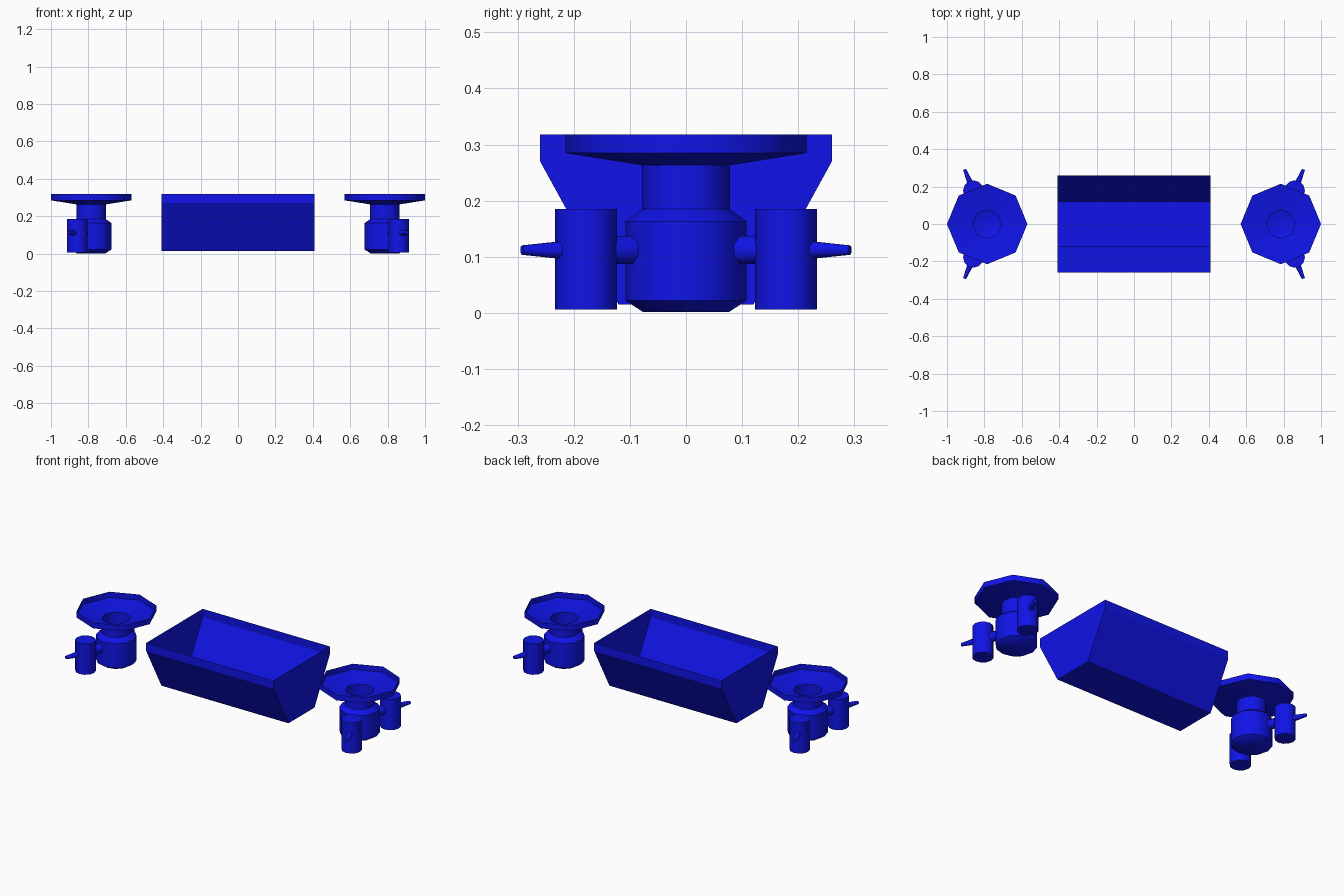
import bpy, bmesh
from math import pi, cos, sin, radians
from mathutils import Vector

if "Cube" in bpy.data.objects:
    bpy.data.objects.remove(bpy.data.objects["Cube"])

blue = bpy.data.materials.new("blue")
blue.diffuse_color = (0.005, 0.007, 0.8, 1)
blue.use_nodes = True
blue.node_tree.nodes["Principled BSDF"].inputs["Base Color"].default_value = blue.diffuse_color


def finish(name, bm, smooth=50):
    bmesh.ops.recalc_face_normals(bm, faces=bm.faces)
    me = bpy.data.meshes.new(name)
    bm.to_mesh(me)
    bm.free()
    ob = bpy.data.objects.new(name, me)
    bpy.context.collection.objects.link(ob)
    me.materials.append(blue)
    if smooth:
        bpy.ops.object.select_all(action='DESELECT')
        ob.select_set(True)
        bpy.context.view_layer.objects.active = ob
        bpy.ops.object.shade_smooth_by_angle(angle=radians(smooth))
    return ob


def lathe(name, profile, sides, origin=(0, 0, 0), axis=(0, 0, 1), caps=(True, True), smooth=50):
    """Stack rings of (radius, distance along axis) and bridge them."""
    bm = bmesh.new()
    q = Vector((0, 0, 1)).rotation_difference(Vector(axis))
    rings = []
    for r, h in profile:
        rings.append([bm.verts.new(Vector(origin) + q @ Vector(
            (r * cos(2 * pi * i / sides), r * sin(2 * pi * i / sides), h))) for i in range(sides)])
    for a, b in zip(rings, rings[1:]):
        for i in range(sides):
            j = (i + 1) % sides
            bm.faces.new((a[i], a[j], b[j], b[i]))
    if caps[0]:
        bm.faces.new(rings[0][::-1])
    if caps[1]:
        bm.faces.new(rings[-1])
    return finish(name, bm, smooth)


# Open trough: thin sheet extruded along x, closed at both ends
bm = bmesh.new()
section = [(-.26, .318), (-.26, .27), (-.12, .015), (.12, .015), (.26, .27), (.26, .318)]
left, right = [[bm.verts.new((x, y, z)) for y, z in section] for x in (-.41, .41)]
for i in range(len(section) - 1):
    bm.faces.new((left[i], left[i + 1], right[i + 1], right[i]))
bm.faces.new(left)
bm.faces.new(right)
finish("trough", bm, 0)

# Two drinking stands, mirrored left and right
for sx, side in ((-1, "left"), (1, "right")):
    cx = .785 * sx
    # Pedestal with an open neck
    lathe(side + "_pedestal", [(.077, .002), (.108, .022), (.108, .163), (.078, .185), (.078, .264)],
          12, (cx, 0, 0), caps=(True, False), smooth=35)
    # Octagonal basin, open in the middle
    lathe(side + "_basin", [(.077, .263), (.215, .285), (.215, .318)],
          8, (cx, 0, 0), caps=(False, False))
    # Pair of side canisters with connector pipe and tapered spout
    for sy, end in ((-1, "front"), (1, "back")):
        d = Vector((sx * cos(radians(67.5)), sy * sin(radians(67.5)), 0))
        base = Vector((cx, 0, 0))
        tag = side + "_" + end
        lathe(tag + "_canister", [(.055, .006), (.055, .185)], 12, base + d * .193)
        mid = base + Vector((0, 0, .112))
        lathe(tag + "_connector", [(.027, .08), (.027, .16)], 8, mid, d)
        lathe(tag + "_spout", [(.019, .22), (.009, .316)], 8, mid, d)
